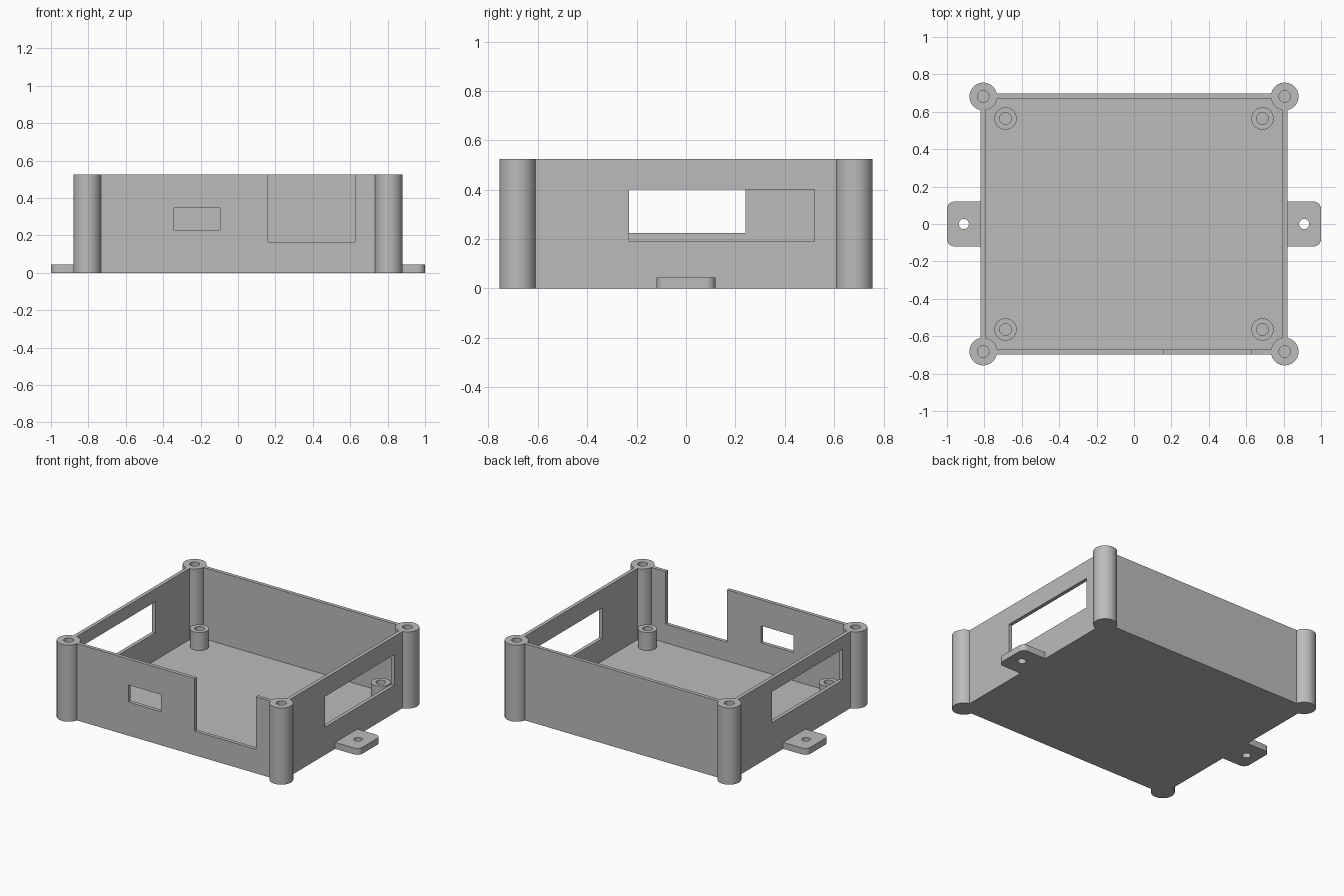
import bpy
import bmesh
from mathutils import Matrix, Vector

cube = bpy.data.objects.get("Cube")
if cube:
    bpy.data.objects.remove(cube, do_unlink=True)

HEIGHT, FLOOR, OVER = 0.525, 0.037, 0.1
OUT_X, OUT_Y, WALL = 0.82, 0.697, 0.025
POST_X, POST_Y, POST_R = 0.806, 0.682, 0.074
STAND_X, STAND_Y, STAND_R, STAND_TOP = 0.687, 0.564, 0.06, 0.16
SCREW_R = 0.031

grey = bpy.data.materials.new("plain grey")
grey.use_nodes = True
COLOUR = (0.5, 0.5, 0.5, 1)
grey.diffuse_color = COLOUR
grey.node_tree.nodes["Principled BSDF"].inputs["Base Color"].default_value = COLOUR


def make_object(name, bm):
    mesh = bpy.data.meshes.new(name)
    bm.to_mesh(mesh)
    bm.free()
    mesh.materials.append(grey)
    obj = bpy.data.objects.new(name, mesh)
    bpy.context.collection.objects.link(obj)
    return obj


def box(name, low, high, round_x=None):
    """Box between two corners; round_x rounds its upright edges at that x."""
    low, high = Vector(low), Vector(high)
    bm = bmesh.new()
    bmesh.ops.create_cube(bm, size=1, matrix=Matrix.Translation((low + high) / 2)
                          @ Matrix.Diagonal((*(high - low), 1)))
    if round_x is not None:
        edges = [e for e in bm.edges if all(abs(v.co.x - round_x) < 0.001 for v in e.verts)
                 and abs(e.verts[0].co.z - e.verts[1].co.z) > 0.001]
        bmesh.ops.bevel(bm, geom=edges, offset=0.04, segments=8, profile=0.5, affect="EDGES")
    return make_object(name, bm)


def cylinder(name, x, y, radius, low, high):
    bm = bmesh.new()
    bmesh.ops.create_cone(bm, cap_ends=True, segments=48, radius1=radius, radius2=radius,
                          depth=high - low, matrix=Matrix.Translation((x, y, (low + high) / 2)))
    return make_object(name, bm)


def combine(target, other, operation):
    """Apply a boolean and discard the helper."""
    mod = target.modifiers.new("combine", "BOOLEAN")
    mod.operation, mod.solver, mod.object = operation, "EXACT", other
    other.hide_render = True
    bpy.context.view_layer.objects.active = target
    bpy.ops.object.modifier_apply(modifier=mod.name)
    bpy.data.objects.remove(other, do_unlink=True)


def smooth(obj):
    bpy.ops.object.select_all(action="DESELECT")
    obj.select_set(True)
    bpy.context.view_layer.objects.active = obj
    bpy.ops.object.shade_smooth_by_angle()


CORNERS = [(sx, sy) for sx in (-1, 1) for sy in (-1, 1)]
NAMES = {(-1, -1): "front_right", (1, -1): "front_left", (-1, 1): "back_right", (1, 1): "back_left"}

# Open tray
tray = box("enclosure_tray", (-OUT_X, -OUT_Y, 0), (OUT_X, OUT_Y, HEIGHT))
inner_x, inner_y = OUT_X - WALL, OUT_Y - WALL
combine(tray, box("cavity", (-inner_x, -inner_y, FLOOR), (inner_x, inner_y, HEIGHT + OVER)), "DIFFERENCE")

# Round corner posts with screw holes
for sx, sy in CORNERS:
    combine(tray, cylinder("corner_post", sx * POST_X, sy * POST_Y, POST_R, 0, HEIGHT), "UNION")
for sx, sy in CORNERS:
    hole = cylinder("post_hole", sx * POST_X, sy * POST_Y, SCREW_R, FLOOR, HEIGHT + OVER)
    combine(tray, hole, "DIFFERENCE")

# Wall openings: front notch, front port, one slot in each side
front, back = -OUT_Y - OVER, -OUT_Y + OVER
openings = [
    ((0.16, front, 0.165), (0.625, back, HEIGHT + OVER)),
    ((-0.343, front, 0.23), (-0.097, back, 0.347)),
    ((OUT_X - OVER, -0.23, 0.19), (OUT_X + OVER, 0.52, 0.4)),
    ((-OUT_X - OVER, -0.52, 0.225), (-OUT_X + OVER, 0.24, 0.437)),
]
for low, high in openings:
    combine(tray, box("opening", low, high), "DIFFERENCE")
smooth(tray)

# Hollow board standoffs on the floor
for sx, sy in CORNERS:
    x, y = sx * STAND_X, sy * STAND_Y
    standoff = cylinder("standoff_" + NAMES[sx, sy], x, y, STAND_R, FLOOR - 0.01, STAND_TOP)
    combine(standoff, cylinder("hole", x, y, SCREW_R, FLOOR, STAND_TOP + OVER), "DIFFERENCE")
    smooth(standoff)

# Mounting tabs with through holes
for s, side in ((1, "left"), (-1, "right")):
    low_x, high_x = sorted((s * OUT_X, s))
    tab = box("mounting_tab_" + side, (low_x, -0.12, 0), (high_x, 0.12, 0.044), round_x=s)
    combine(tab, cylinder("hole", s * 0.91, 0, 0.027, -OVER, OVER), "DIFFERENCE")
    smooth(tab)
